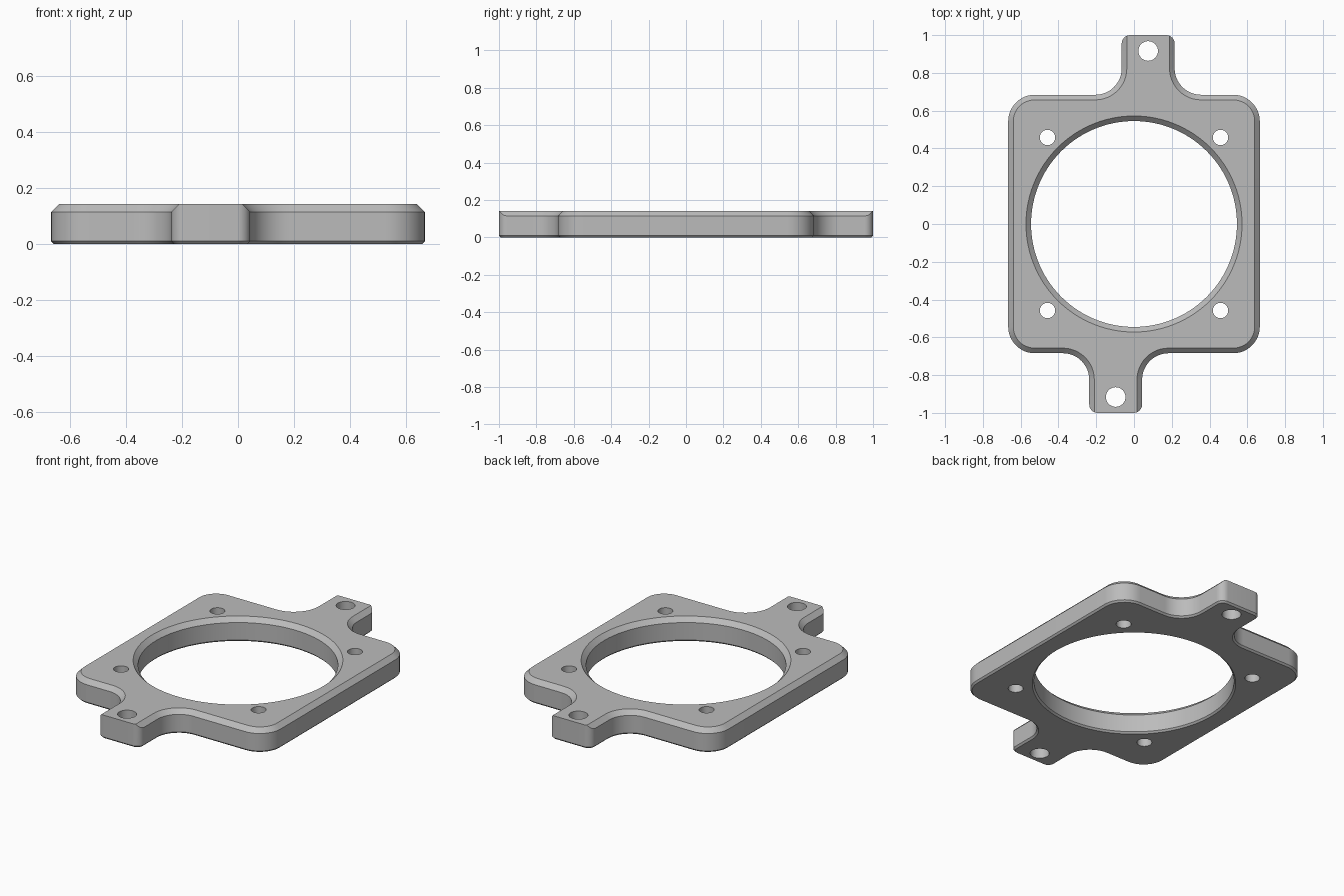
import bpy, bmesh
from math import sin, cos, pi, acos, radians
from mathutils import Vector

cube = bpy.data.objects.get("Cube")
if cube:
    bpy.data.objects.remove(cube)

HALF_X, HALF_Y, END_Y, HEIGHT = 0.666, 0.684, 1.0, 0.142
TAB_HALF, ROUND, TAB_ROUND = 0.14, 0.14, 0.045
TOP_BEVEL, BASE_BEVEL = 0.027, 0.01
BORE, BOLT, TAB_HOLE = 0.545, 0.041, 0.052
STEPS = 12

bm = bmesh.new()


def spread(start, end):
    return [radians(start + (end - start) * i / STEPS) for i in range(STEPS + 1)]


def arc(cx, cy, radius, angles, side=1):
    """Rounded corner: (point, outward normal, top inset direction, top inset)."""
    result = []
    for a in angles:
        d = Vector((cos(a), sin(a)))
        result.append((Vector((cx, cy)) + d * radius, d * side, d * side, TOP_BEVEL))
    return result


def tab_corner(cx, cy, angles, x_dir):
    """Tab corner: the top chamfer runs straight out through the rounding."""
    result = []
    for p, n, _, _ in arc(cx, cy, TAB_ROUND, angles):
        depth = TAB_ROUND * (1 - abs(n.x))
        result.append((p, n, Vector((x_dir, 0)), max(0, TOP_BEVEL - depth)))
    return result


def half_outline(cx):
    """Outline of the +y half, from the right side round to the left side."""
    cut = acos(1 - TOP_BEVEL / TAB_ROUND)
    right = sorted(spread(0, 90) + [cut])
    left = [pi - a for a in reversed(right)]
    reach, tab = TAB_HALF + ROUND, TAB_HALF - TAB_ROUND
    return (arc(HALF_X - ROUND, HALF_Y - ROUND, ROUND, spread(0, 90))
            + arc(cx + reach, HALF_Y + ROUND, ROUND, spread(270, 180), -1)
            + tab_corner(cx + tab, END_Y - TAB_ROUND, right, 1)
            + tab_corner(cx - tab, END_Y - TAB_ROUND, left, -1)
            + arc(cx - reach, HALF_Y + ROUND, ROUND, spread(0, -90), -1)
            + arc(ROUND - HALF_X, HALF_Y - ROUND, ROUND, spread(90, 180)))


def walls(rings):
    """Skin stacked rings of points; return the first and last edge loops."""
    loops = [[bm.verts.new(p) for p in ring] for ring in rings]
    n = len(loops[0])
    for low, high in zip(loops, loops[1:]):
        for i in range(n):
            j = (i + 1) % n
            bm.faces.new((low[i], low[j], high[j], high[i]))
    return [[bm.edges.get((lp[i], lp[(i + 1) % n])) for i in range(n)]
            for lp in (loops[0], loops[-1])]


def hole(x, y, profile, segments):
    """Turned hole wall from (radius, z) pairs."""
    turns = [2 * pi * i / segments for i in range(segments)]
    return walls([[(x + r * cos(a), y + r * sin(a), z) for a in turns]
                  for r, z in profile])


# Outer wall with chamfers
outline = half_outline(0.075)
outline += [(-p, -n, -t, a) for p, n, t, a in half_outline(0.097)]
loops = [walls([
    [(p - n * BASE_BEVEL).to_3d() for p, n, t, a in outline],
    [(p.x, p.y, BASE_BEVEL) for p, n, t, a in outline],
    [(p.x, p.y, HEIGHT - a) for p, n, t, a in outline],
    [(p - t * a).to_3d() + Vector((0, 0, HEIGHT)) for p, n, t, a in outline],
])]

# Central bore, chamfered at both ends
loops.append(hole(0, 0, [(BORE + BASE_BEVEL, 0), (BORE, BASE_BEVEL),
                         (BORE, HEIGHT - TOP_BEVEL),
                         (BORE + TOP_BEVEL, HEIGHT)], 96))

# Bolt holes and tab holes
for sx in (-1, 1):
    for sy in (-1, 1):
        loops.append(hole(sx * 0.458, sy * 0.458, [(BOLT, 0), (BOLT, HEIGHT)], 32))
for x, y in ((0.075, 0.916), (-0.097, -0.916)):
    loops.append(hole(x, y, [(TAB_HOLE, 0), (TAB_HOLE, HEIGHT)], 32))

# Flat bottom and top faces around the holes
for end, up in ((0, -1), (1, 1)):
    edges = [e for pair in loops for e in pair[end]]
    bmesh.ops.triangle_fill(bm, use_beauty=True, use_dissolve=False,
                            edges=edges, normal=(0, 0, up))

bmesh.ops.remove_doubles(bm, verts=bm.verts, dist=0.00005)
bmesh.ops.recalc_face_normals(bm, faces=bm.faces)

mesh = bpy.data.meshes.new("mounting_plate")
bm.to_mesh(mesh)
bm.free()
plate = bpy.data.objects.new("mounting_plate", mesh)
bpy.context.collection.objects.link(plate)

# Plain grey metal
grey = bpy.data.materials.new("plain_grey")
grey.use_nodes = True
colour = (0.5, 0.5, 0.5, 1)
grey.diffuse_color = colour
grey.node_tree.nodes["Principled BSDF"].inputs["Base Color"].default_value = colour
mesh.materials.append(grey)

bpy.ops.object.select_all(action="DESELECT")
plate.select_set(True)
bpy.context.view_layer.objects.active = plate
bpy.ops.object.shade_smooth_by_angle(angle=radians(30))
